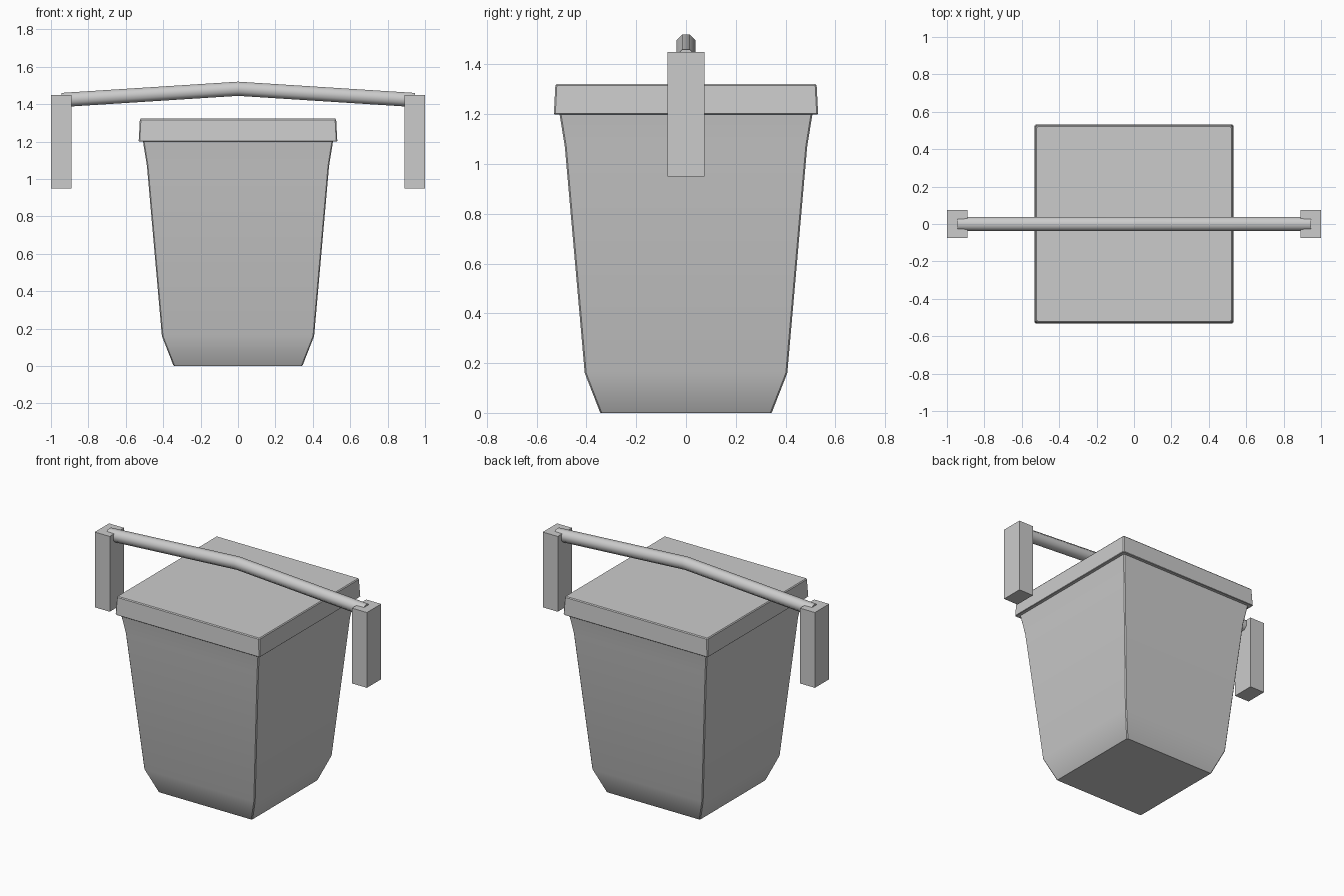
import bpy, bmesh, math
from mathutils import Vector

if "Cube" in bpy.data.objects:
    bpy.data.objects.remove(bpy.data.objects["Cube"])


def finish(bm, name, angle=None):
    bmesh.ops.recalc_face_normals(bm, faces=bm.faces)
    me = bpy.data.meshes.new(name)
    bm.to_mesh(me)
    bm.free()
    ob = bpy.data.objects.new(name, me)
    bpy.context.collection.objects.link(ob)
    if angle:
        bpy.ops.object.select_all(action='DESELECT')
        ob.select_set(True)
        bpy.context.view_layer.objects.active = ob
        bpy.ops.object.shade_smooth_by_angle(angle=math.radians(angle))
    return ob


def loft(name, rings, angle=None, cap_end=True):
    bm = bmesh.new()
    loops = [[bm.verts.new(p) for p in ring] for ring in rings]
    n = len(loops[0])
    for a, b in zip(loops, loops[1:]):
        for i in range(n):
            bm.faces.new((a[i], a[(i + 1) % n], b[(i + 1) % n], b[i]))
    bm.faces.new(loops[0])
    if cap_end:
        bm.faces.new(loops[-1])
    return finish(bm, name, angle)


def square(h, z, c=0.006):
    # square ring with slightly clipped corners
    k = h - c
    return [(h, -k, z), (h, k, z), (k, h, z), (-k, h, z),
            (-h, k, z), (-h, -k, z), (-k, -h, z), (k, -h, z)]


# Tapered bucket body
loft("bin_body", [square(h, z) for h, z in
     [(0.342, 0), (0.346, 0.004), (0.407, 0.16), (0.487, 1.07), (0.508, 1.2)]],
     30, cap_end=False)

# Overhanging closed lid
loft("lid", [square(h, z) for h, z in
     [(0.528, 1.2), (0.531, 1.203), (0.525, 1.316), (0.520, 1.322)]], 30)

# Octagonal handle bar, kinked upward in the middle
R, SIDES = 0.041, 8
rings = []
for x, z in [(-0.945, 1.422), (0, 1.482), (0.945, 1.422)]:
    ring = []
    for i in range(SIDES):
        a = math.tau * (i + 0.5) / SIDES
        ring.append(Vector((x, R * math.cos(a), z + R * math.sin(a))))
    rings.append(ring)
bar = loft("handle_bar", rings, 50)
# keep the centre kink crisp
for e in bar.data.edges:
    if all(abs(bar.data.vertices[v].co.x) < 1e-4 for v in e.vertices):
        e.use_edge_sharp = True

# Hanging end blocks
for side, label in ((-1, "left"), (1, "right")):
    bm = bmesh.new()
    bmesh.ops.create_cube(bm, size=1)
    for v in bm.verts:
        v.co = (side * 0.945 + v.co.x * 0.11, v.co.y * 0.15, 1.2 + v.co.z * 0.5)
    finish(bm, "handle_block_" + label)
